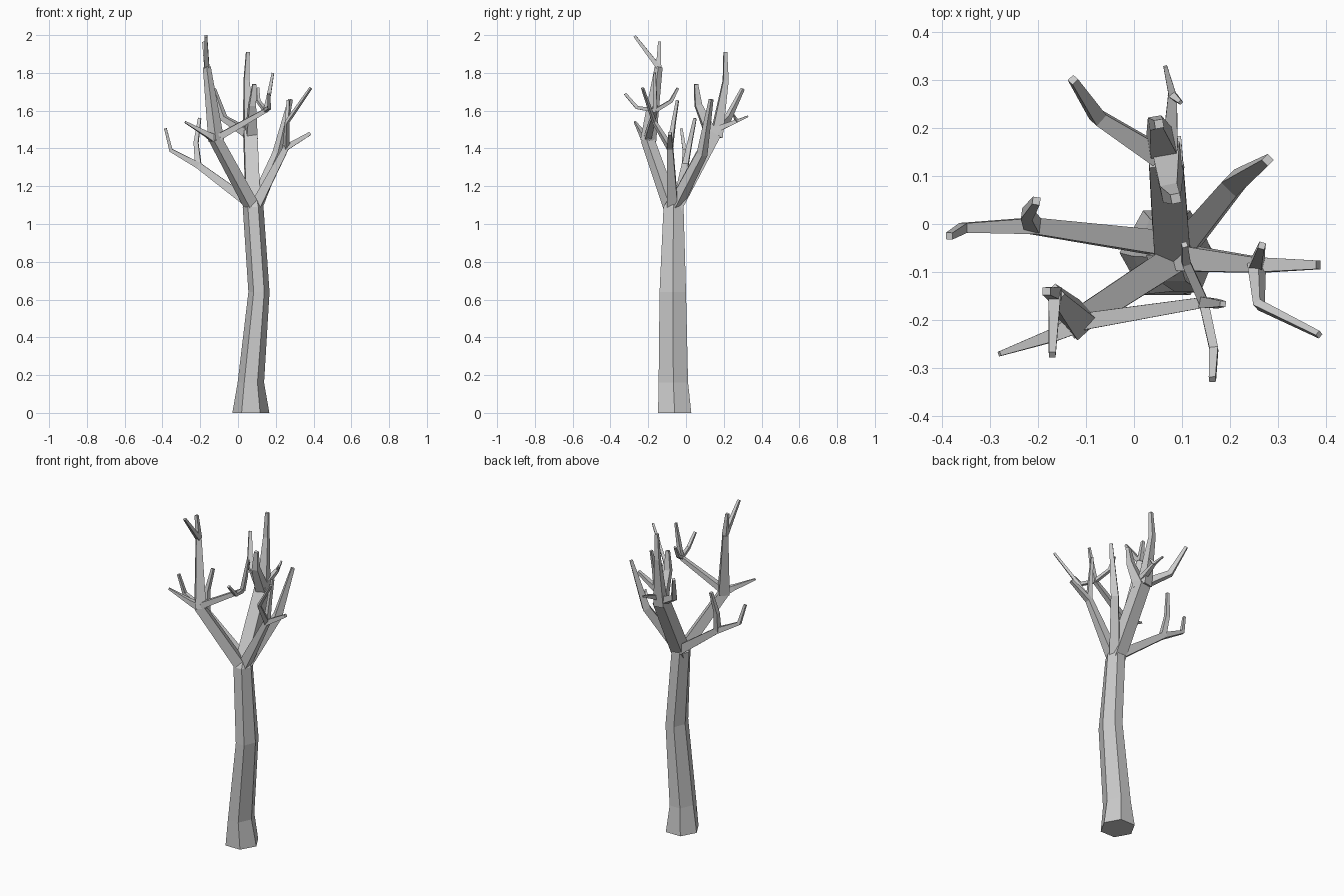
import bpy, bmesh
from math import cos, sin, pi
from mathutils import Vector


def skin(bm, rings):
    """Bridge a stack of vertex rings and cap both ends."""
    vr = [[bm.verts.new(p) for p in ring] for ring in rings]
    n = len(vr[0])
    for a, b in zip(vr, vr[1:]):
        for i in range(n):
            j = (i + 1) % n
            bm.faces.new((a[i], a[j], b[j], b[i]))
    bm.faces.new(vr[0][::-1])
    bm.faces.new(vr[-1])


def limb(bm, *pts):
    """Square-section tapered limb; each point is (x, y, z, half width)."""
    c = [Vector(p[:3]) for p in pts]
    ref = (c[-1] - c[0]).cross(Vector((0, 0, 1)))
    if ref.length < 0.02:
        ref = Vector((1, 0, 0))
    rings = []
    for i, p in enumerate(c):
        t = Vector()
        if i > 0:
            t += (p - c[i - 1]).normalized()
        if i < len(c) - 1:
            t += (c[i + 1] - p).normalized()
        t.normalize()
        s = (ref - t * ref.dot(t)).normalized()
        u = s.cross(t)
        w = pts[i][3]
        rings.append([p + (s * a + u * b) * w
                      for a, b in ((1, -1), (1, 1), (-1, 1), (-1, -1))])
    skin(bm, rings)


def finish(bm, name):
    bmesh.ops.recalc_face_normals(bm, faces=bm.faces)
    me = bpy.data.meshes.new(name)
    bm.to_mesh(me)
    bm.free()
    bpy.context.collection.objects.link(bpy.data.objects.new(name, me))


def branch(name, limbs):
    bm = bmesh.new()
    for l in limbs:
        limb(bm, *l)
    finish(bm, name)


# Hexagonal trunk: centre x, y, height, half width in x and in y
bm = bmesh.new()
sections = [(.068, -.06, 0, .098, .088), (.068, -.067, .16, .07, .078),
            (.111, -.07, .64, .056, .07), (.08, -.066, 1.09, .055, .053),
            (.085, -.066, 1.13, .03, .03)]
skin(bm, [[(x + rx * cos(k * pi / 3), y + ry / .866 * sin(k * pi / 3), z)
           for k in range(6)] for x, y, z, rx, ry in sections])
finish(bm, "trunk")

# Front left branch with a tall fork and a long side arm
A = (-.12, -.205, 1.45)
A2 = (-.165, -.145, 1.83)
A3 = (.145, -.163, 1.60)
branch("front_left_branch", [
    [(.08, -.075, 1.08, .03), (*A, .026)],
    [(*A, .022), (-.165, -.23, 1.475, .014), (-.28, -.27, 1.54, .005)],
    [(-.115, -.2, 1.44, .03), (*A2, .015)],
    [(*A2, .013), (-.17, -.272, 1.995, .007)],
    [(*A2, .014), (-.182, -.14, 1.965, .008)],
    [(*A, .018), (*A3, .011)],
    [A3 + (.01,), (.166, -.26, 1.617, .009), (.163, -.323, 1.69, .007)],
    [A3 + (.01,), (.108, -.08, 1.65, .009), (.105, -.043, 1.72, .006)],
    [A3 + (.011,), (.165, -.165, 1.69, .01), (.185, -.166, 1.80, .006)],
])

# Left branch
B = (-.21, -.004, 1.31)
branch("left_branch", [
    [(.06, -.04, 1.11, .026), (*B, .017), (-.355, -.008, 1.39, .01),
     (-.384, -.025, 1.505, .007)],
    [(*B, .016), (-.222, .02, 1.43, .012), (-.203, .048, 1.56, .008)],
])

# Thick back branch with four twigs
C = (.065, .15, 1.48)
C4 = (.08, .268, 1.545)
branch("back_branch", [
    [(.08, -.065, 1.08, .038), (*C, .035)],
    [(.045, .145, 1.485, .022), (-.075, .222, 1.56, .015),
     (-.127, .3, 1.715, .008)],
    [(.06, .16, 1.46, .03), (.045, .21, 1.76, .014), (.052, .208, 1.91, .009)],
    [(.07, .14, 1.46, .03), (.075, .065, 1.63, .018), (.087, .053, 1.74, .01)],
    [(.075, .16, 1.5, .016), (*C4, .009)],
    [C4 + (.008,), (.065, .328, 1.57, .004)],
    [C4 + (.008,), (.097, .253, 1.577, .004)],
])

# Back right branch
branch("back_right_branch", [
    [(.09, -.06, 1.09, .028), (.21, .085, 1.37, .021), (.278, .133, 1.66, .009)],
])

# Right branch with an upright fork
E = (.255, -.085, 1.405)
branch("right_branch", [
    [(.09, -.07, 1.09, .028), (*E, .016), (.383, -.085, 1.48, .009)],
    [(*E, .014), (.26, -.168, 1.54, .009), (.385, -.23, 1.72, .006)],
    [(*E, .014), (.26, -.065, 1.54, .01), (.266, -.045, 1.655, .007)],
])
